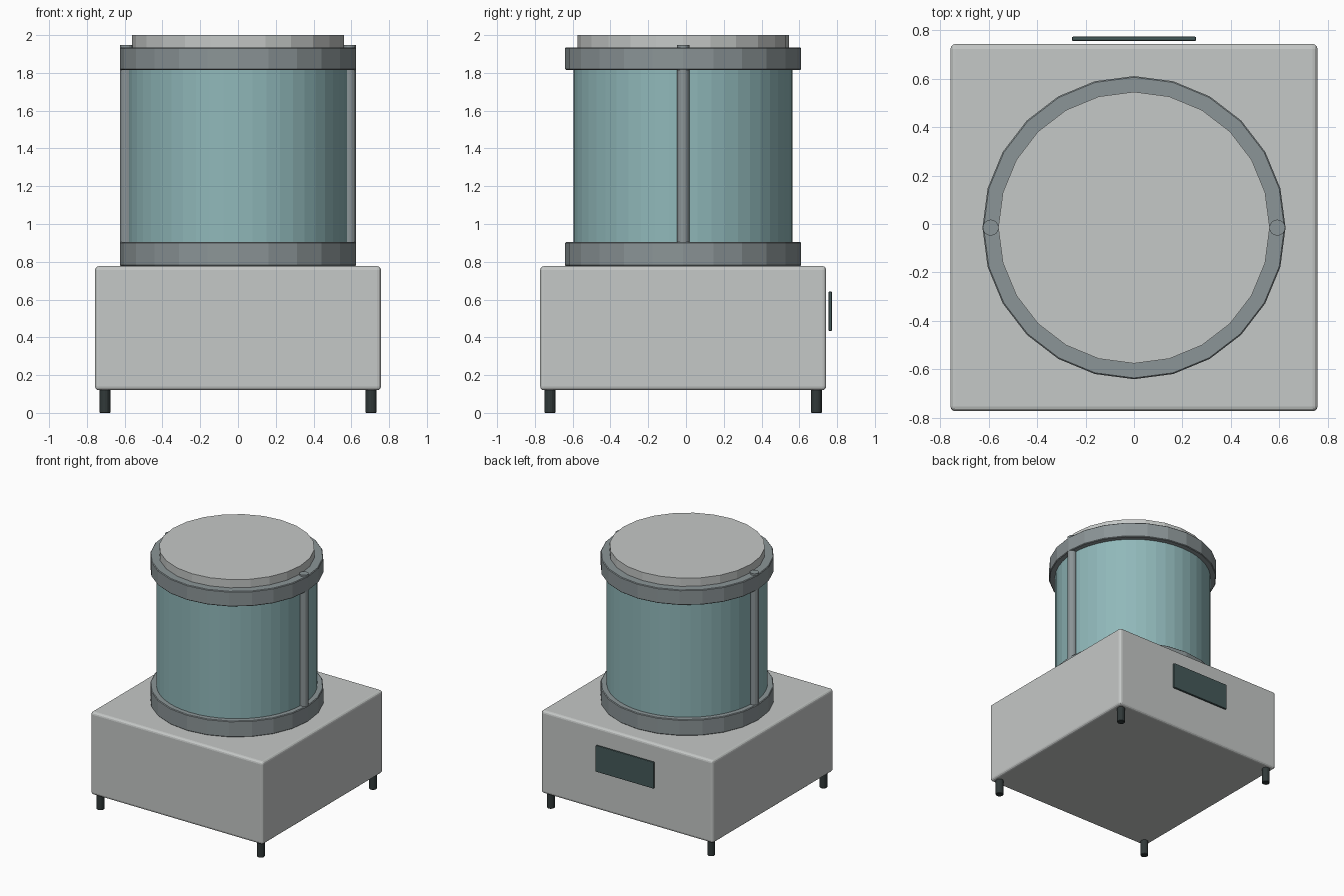
import bpy
from math import radians

cube = bpy.data.objects.get("Cube")
if cube:
    bpy.data.objects.remove(cube, do_unlink=True)

CY = -0.015  # centre line of everything but the rear plate


def material(name, r, g, b):
    m = bpy.data.materials.new(name)
    m.use_nodes = True
    m.diffuse_color = (r, g, b, 1)
    m.node_tree.nodes["Principled BSDF"].inputs["Base Color"].default_value = (r, g, b, 1)
    return m


shell = material("pale grey", 0.56, 0.58, 0.57)
metal = material("steel grey", 0.26, 0.30, 0.31)
glass = material("teal glass", 0.28, 0.48, 0.49)
rubber = material("black rubber", 0.03, 0.04, 0.04)
panel = material("dark slate", 0.06, 0.10, 0.10)


def finish(obj, name, mat, bevel=0, segments=1, smooth=0):
    obj.name = name
    obj.data.materials.append(mat)
    if bevel:
        b = obj.modifiers.new("bevel", "BEVEL")
        b.width, b.segments, b.limit_method = bevel, segments, "ANGLE"
        b.angle_limit = radians(40)
    if smooth:
        bpy.ops.object.shade_smooth_by_angle(angle=radians(smooth))
    return obj


def box(name, mat, x, y, z, bevel, segments):
    bpy.ops.mesh.primitive_cube_add(size=1, location=(sum(x) / 2, sum(y) / 2, sum(z) / 2))
    obj = bpy.context.object
    obj.scale = (x[1] - x[0], y[1] - y[0], z[1] - z[0])
    bpy.ops.object.transform_apply(location=False, rotation=False, scale=True)
    return finish(obj, name, mat, bevel, segments)


def drum(name, mat, sides, radius, z0, z1, x=0, y=CY, bevel=0, smooth=0):
    # quarter turn puts a corner on each axis
    bpy.ops.mesh.primitive_cylinder_add(vertices=sides, radius=radius, depth=z1 - z0,
                                        location=(x, y, (z0 + z1) / 2))
    return finish(bpy.context.object, name, mat, bevel, 1, smooth)


# Base housing and rear plate
box("base_housing", shell, (-0.757, 0.757), (CY - 0.757, CY + 0.757), (0.12, 0.777), 0.02, 3)
box("rear_plate", panel, (-0.256, 0.256), (0.754, 0.773), (0.434, 0.643), 0.006, 2)

# Feet
for side, x in (("right", -0.705), ("left", 0.705)):
    for end, y in (("front", CY - 0.705), ("back", CY + 0.705)):
        drum(f"{end}_{side}_foot", rubber, 16, 0.029, 0, 0.14, x, y, 0.003)

# Chamber, collars and lid
drum("glass_chamber", glass, 48, 0.58, 0.8, 1.9)
drum("lower_collar", metal, 24, 0.625, 0.777, 0.905, bevel=0.005)
drum("upper_collar", metal, 24, 0.625, 1.815, 1.935, bevel=0.005)
drum("lid", shell, 24, 0.56, 1.9, 2.0)

# Side tie rods
for side, x in (("right", -0.591), ("left", 0.591)):
    drum(f"{side}_tie_rod", metal, 16, 0.033, 0.8, 1.948, x)
